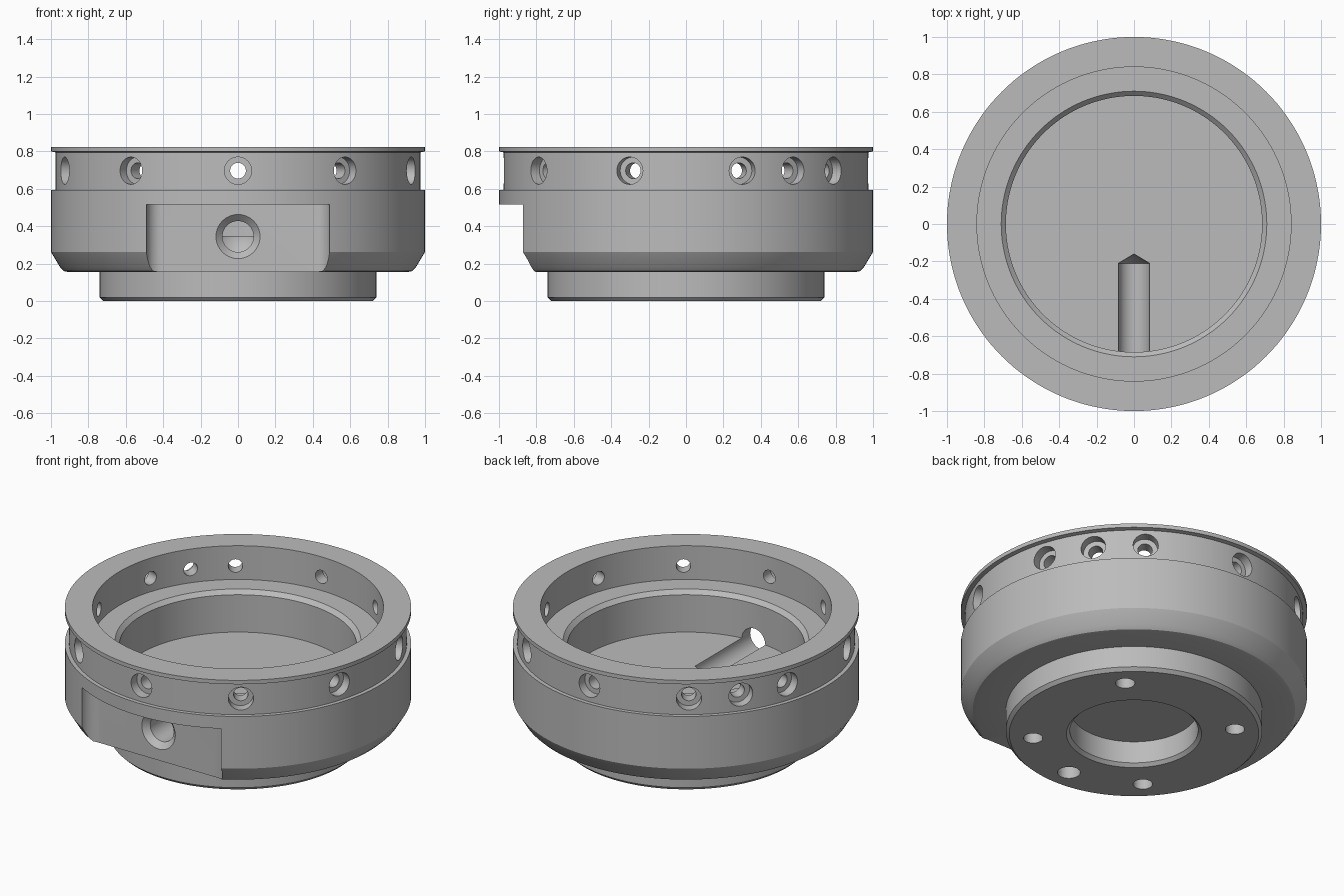
import bpy, bmesh
from math import radians, sin, cos, pi
from mathutils import Matrix

cube = bpy.data.objects.get("Cube")
if cube:
    bpy.data.objects.remove(cube)

steel = bpy.data.materials.new("grey_steel")
steel.use_nodes = True
steel.diffuse_color = (0.5, 0.5, 0.5, 1)
steel.node_tree.nodes["Principled BSDF"].inputs["Base Color"].default_value = (0.5, 0.5, 0.5, 1)


def add_object(name, bm, matrix=Matrix()):
    bmesh.ops.recalc_face_normals(bm, faces=bm.faces)
    mesh = bpy.data.meshes.new(name)
    bm.to_mesh(mesh)
    bm.free()
    mesh.transform(matrix)
    mesh.materials.append(steel)
    obj = bpy.data.objects.new(name, mesh)
    bpy.context.collection.objects.link(obj)
    return obj


def lathe(name, profile, steps, matrix=Matrix()):
    """Spin an (r, z) profile that starts and ends on the axis into a solid."""
    bm = bmesh.new()
    verts = [bm.verts.new((r, 0, z)) for r, z in profile]
    edges = [bm.edges.new(pair) for pair in zip(verts, verts[1:])]
    bmesh.ops.spin(bm, geom=verts + edges, cent=(0, 0, 0), axis=(0, 0, 1),
                   angle=2 * pi, steps=steps)
    bmesh.ops.remove_doubles(bm, verts=bm.verts, dist=0.0001)
    return add_object(name, bm, matrix)


def prism(name, outline, bottom, top):
    """Extrude an (x, y) outline upward."""
    bm = bmesh.new()
    face = bm.faces.new([bm.verts.new((x, y, bottom)) for x, y in outline])
    new = bmesh.ops.extrude_face_region(bm, geom=[face])["geom"]
    bmesh.ops.translate(bm, vec=(0, 0, top - bottom),
                        verts=[g for g in new if isinstance(g, bmesh.types.BMVert)])
    return add_object(name, bm)


def radial(degrees, height):
    """Point a lathe's axis outward from the centre at a given height."""
    return (Matrix.Translation((0, 0, height)) @ Matrix.Rotation(radians(degrees), 4, "Z")
            @ Matrix.Rotation(pi / 2, 4, "Y"))


# Turned body: underside recess, stem, wide flange, grooved rim, stepped bore
body = lathe("housing_ring", [
    (0, 0.16), (0.37, 0.16), (0.37, 0.02), (0.39, 0), (0.72, 0), (0.74, 0.02),
    (0.74, 0.155), (0.905, 0.155), (0.93, 0.16), (0.952, 0.182), (1, 0.262),
    (1, 0.595), (0.975, 0.595), (0.975, 0.795), (1, 0.8), (1, 0.825),
    (0.84, 0.825), (0.84, 0.61), (0.71, 0.61), (0.685, 0.585),
    (0.685, 0.347), (0, 0.347)], 144)
cutters = []

# Front pocket with filleted ends
arc = [(0.41 + 0.08 * sin(t * pi / 16), -0.88 + 0.08 * cos(t * pi / 16)) for t in range(9)]
right_side = arc + [(0.49, -1.2)]
outline = right_side + [(-x, y) for x, y in reversed(right_side)]
cutters.append(prism("pocket_cutter", outline, 0.1, 0.515))

# Chamfered drilling from the pocket into the bore floor
cutters.append(lathe("drill_cutter", [
    (0, 0.16), (0.083, 0.21), (0.083, 0.765), (0.12, 0.802), (0.12, 0.9), (0, 0.9)],
    40, radial(-90, 0.345)))

# Counterbored rim holes: ten even ones and two extras
for angle in [-90 + 36 * i for i in range(10)] + [36, 144]:
    cutters.append(lathe("rim_hole_cutter", [
        (0, 0.75), (0.042, 0.75), (0.042, 0.915), (0.073, 0.915), (0.073, 1.1), (0, 1.1)],
        32, radial(angle, 0.697)))

# Blind holes in the underside: four fixing holes and a locating hole
for angle, radius in [(45, 0.056), (135, 0.056), (225, 0.056), (315, 0.056), (-90, 0.066)]:
    place = Matrix.Translation((0.585 * cos(radians(angle)), 0.585 * sin(radians(angle)), 0))
    cutters.append(lathe("base_hole_cutter", [
        (0, -0.1), (radius, -0.1), (radius, 0.2), (0, 0.2)], 32, place))

# Cut everything out of the body
bpy.context.view_layer.objects.active = body
for cutter in cutters:
    cut = body.modifiers.new("cut", "BOOLEAN")
    cut.operation = "DIFFERENCE"
    cut.solver = "EXACT"
    cut.object = cutter
    bpy.ops.object.modifier_apply(modifier=cut.name)
    bpy.data.objects.remove(cutter)

# Smooth the turned surfaces, keeping machined edges crisp
bpy.ops.object.select_all(action="DESELECT")
body.select_set(True)
bpy.ops.object.shade_smooth_by_angle(angle=radians(25))
